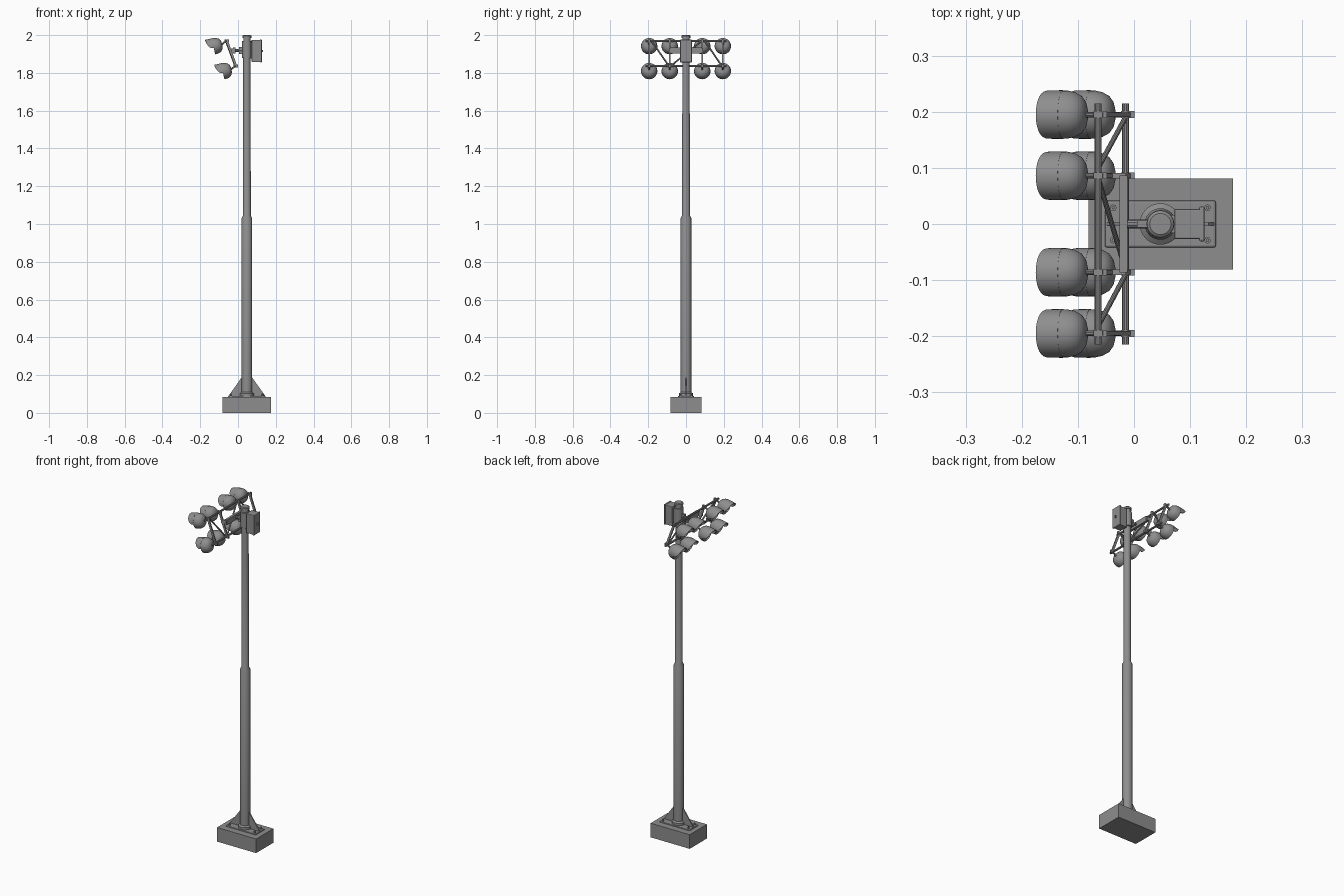
import bpy, bmesh, math
from mathutils import Vector, Matrix

if "Cube" in bpy.data.objects:
    bpy.data.objects.remove(bpy.data.objects["Cube"])

PX = 0.047  # pole axis
STEEL = bpy.data.materials.new("dark_steel")
STEEL.diffuse_color = (0.27, 0.27, 0.27, 1)
STEEL.use_nodes = True
STEEL.node_tree.nodes["Principled BSDF"].inputs["Base Color"].default_value = STEEL.diffuse_color


def finish(name, bm, smooth=True):
    bmesh.ops.recalc_face_normals(bm, faces=bm.faces)
    me = bpy.data.meshes.new(name)
    bm.to_mesh(me)
    bm.free()
    me.materials.append(STEEL)
    ob = bpy.data.objects.new(name, me)
    bpy.context.collection.objects.link(ob)
    if smooth:
        bpy.ops.object.select_all(action='DESELECT')
        ob.select_set(True)
        bpy.context.view_layer.objects.active = ob
        bpy.ops.object.shade_smooth_by_angle(angle=math.radians(35))
    return ob


def box(name, x, y, z, bevel=0):
    bm = bmesh.new()
    size = (x[1] - x[0], y[1] - y[0], z[1] - z[0])
    mid = (sum(x) / 2, sum(y) / 2, sum(z) / 2)
    bmesh.ops.create_cube(bm, size=1, matrix=Matrix.Translation(mid) @ Matrix.Diagonal((*size, 1)))
    ob = finish(name, bm, False)
    if bevel:
        m = ob.modifiers.new("bevel", 'BEVEL')
        m.width, m.segments = bevel, 2
    return ob


def lathe(bm, prof, seg=24):
    # revolve (height, radius) points about local z
    rings = []
    for h, r in prof:
        if r == 0:
            rings.append([bm.verts.new((0, 0, h))])
        else:
            rings.append([bm.verts.new((r * math.cos(2 * math.pi * i / seg), r * math.sin(2 * math.pi * i / seg), h))
                          for i in range(seg)])
    for a, b in zip(rings, rings[1:]):
        for i in range(seg):
            j = (i + 1) % seg
            f = [a[i % len(a)], a[j % len(a)], b[j % len(b)], b[i % len(b)]]
            bm.faces.new(list(dict.fromkeys(f)))


def turned(name, prof, loc, seg=24):
    bm = bmesh.new()
    lathe(bm, prof, seg)
    bm.transform(Matrix.Translation(loc))
    return finish(name, bm)


def rod(name, a, b, r, seg=10):
    a, b = Vector(a), Vector(b)
    d = b - a
    bm = bmesh.new()
    lathe(bm, [(0, 0), (0, r), (d.length, r), (d.length, 0)], seg)
    bm.transform(Matrix.Translation(a) @ d.to_track_quat('Z', 'Y').to_matrix().to_4x4())
    return finish(name, bm)


def extrude_y(name, pts, y0, y1):
    bm = bmesh.new()
    f = bm.faces.new([bm.verts.new((x, y0, z)) for x, z in pts])
    g = bmesh.ops.extrude_face_region(bm, geom=[f])
    bmesh.ops.translate(bm, vec=(0, y1 - y0, 0), verts=[v for v in g['geom'] if isinstance(v, bmesh.types.BMVert)])
    bm.faces.ensure_lookup_table()
    return finish(name, bm, False)


# Foundation, base plate and bolts
box("concrete_base", (-0.081, 0.176), (-0.081, 0.081), (0, 0.084))
box("base_plate", (-0.052, 0.146), (-0.042, 0.042), (0.08, 0.09), 0.004)
for sx in (-1, 1):
    for sy in (-1, 1):
        turned("anchor_bolt", [(0, 0), (0, 0.006), (0.007, 0.006), (0.007, 0.003), (0.012, 0.003), (0.012, 0)],
               (PX + sx * 0.084, sy * 0.029, 0.09), 8)
    # Triangular stiffeners
    extrude_y("gusset", [(PX + sx * 0.02, 0.09), (PX + sx * 0.097, 0.09), (PX + sx * 0.09, 0.1),
                         (PX + sx * 0.028, 0.187), (PX + sx * 0.02, 0.187)], -0.003, 0.003)

# Stepped pole with foot ring and cap
turned("pole", [(0.085, 0), (0.085, 0.037), (0.103, 0.037), (0.11, 0.028), (1.03, 0.028), (1.045, 0.021),
                (1.985, 0.019), (1.985, 0.024), (1.996, 0.024), (2.0, 0.019), (2.0, 0)], (PX, 0, 0))
turned("pole_collar", [(1.878, 0.018), (1.88, 0.025), (1.968, 0.025), (1.97, 0.018)], (PX, 0, 0), 16)

# Control box
box("box_bracket", (0.06, 0.08), (-0.016, 0.016), (1.875, 1.96))
box("control_box", (0.072, 0.12), (-0.027, 0.027), (1.858, 1.974), 0.003)
box("box_door", (0.116, 0.126), (-0.031, 0.031), (1.856, 1.976), 0.003)
box("door_latch", (0.125, 0.133), (-0.004, 0.004), (1.91, 1.922))

# Tilted lamp frame: two rails, flat uprights, zigzag braces
TOP, BOT = (-0.064, 1.968), (-0.015, 1.836)


def at(p, y):
    return (p[0], y, p[1])


for n, p in (("upper_rail", TOP), ("lower_rail", BOT)):
    rod(n, at(p, -0.215), at(p, 0.215), 0.006)
for y in (-0.195, -0.086, 0.086, 0.195):
    extrude_y("upright", [(-0.068, 1.974), (-0.056, 1.978), (-0.003, 1.834), (-0.015, 1.83)], y - 0.004, y + 0.004)
for y0, y1 in ((-0.182, -0.09), (0.082, -0.082), (0.1, 0.19)):
    rod("brace", at(TOP, y0), at(BOT, y1), 0.0045)

# Arm joining the frame to the pole
box("cross_beam", (-0.026, -0.012), (-0.086, 0.086), (1.903, 1.935))
rod("arm", (-0.015, 0, 1.919), (0.03, 0, 1.919), 0.008)
box("arm_lug", (0.005, 0.025), (-0.006, 0.006), (1.9, 1.938))
for y in (-0.086, 0.086):
    box("beam_bracket", (-0.048, -0.014), (y - 0.005, y + 0.005), (1.908, 1.93))

# Floodlights: bowl, glass and half-round hood, facing -x and tipped down
PITCH = math.radians(12)
AXIS = Vector((-math.cos(PITCH), 0, -math.sin(PITCH)))
UP = Vector((-math.sin(PITCH), 0, math.cos(PITCH)))
SIDE = UP.cross(AXIS)
R = 0.043


def lamp(y, p):
    back = Vector((p[0] - 0.02, y, p[1] - 0.018))
    M = Matrix((UP, SIDE, AXIS)).transposed().to_4x4()
    M.translation = back
    bm = bmesh.new()
    lathe(bm, [(0, 0), (0, 0.012), (0.004, 0.025), (0.011, 0.034), (0.022, 0.040), (0.036, R), (0.047, R),
               (0.047, R - 0.003), (0.041, R - 0.004), (0.041, 0)], 28)
    bm.transform(M)
    finish("lamp_bowl", bm)
    bm = bmesh.new()
    n = 20
    cols = []
    for i in range(n + 1):
        a = math.radians(-100 + 200 * i / n)
        end = 0.047 + 0.037 * max(0.02, math.cos(a * 0.9)) ** 0.3
        c, s = math.cos(a), math.sin(a)
        cols.append([bm.verts.new((r * c, r * s, h)) for h, r in
                     ((0.044, R + 0.0005), (end, R), (end, R - 0.003), (0.044, R - 0.003))])
    for a, b in zip(cols, cols[1:]):
        for k in range(4):
            bm.faces.new((a[k], b[k], b[(k + 1) % 4], a[(k + 1) % 4]))
    bm.faces.new(cols[0])
    bm.faces.new(cols[-1])
    bm.transform(M)
    finish("lamp_hood", bm)
    rod("lamp_stem", back + AXIS * 0.004, at(p, y), 0.005)
    box("rail_clamp", (p[0] - 0.008, p[0] + 0.016), (y - 0.006, y + 0.006), (p[1] - 0.008, p[1] + 0.008))


for y in (-0.195, -0.086, 0.086, 0.195):
    lamp(y, TOP)
    lamp(y, BOT)
